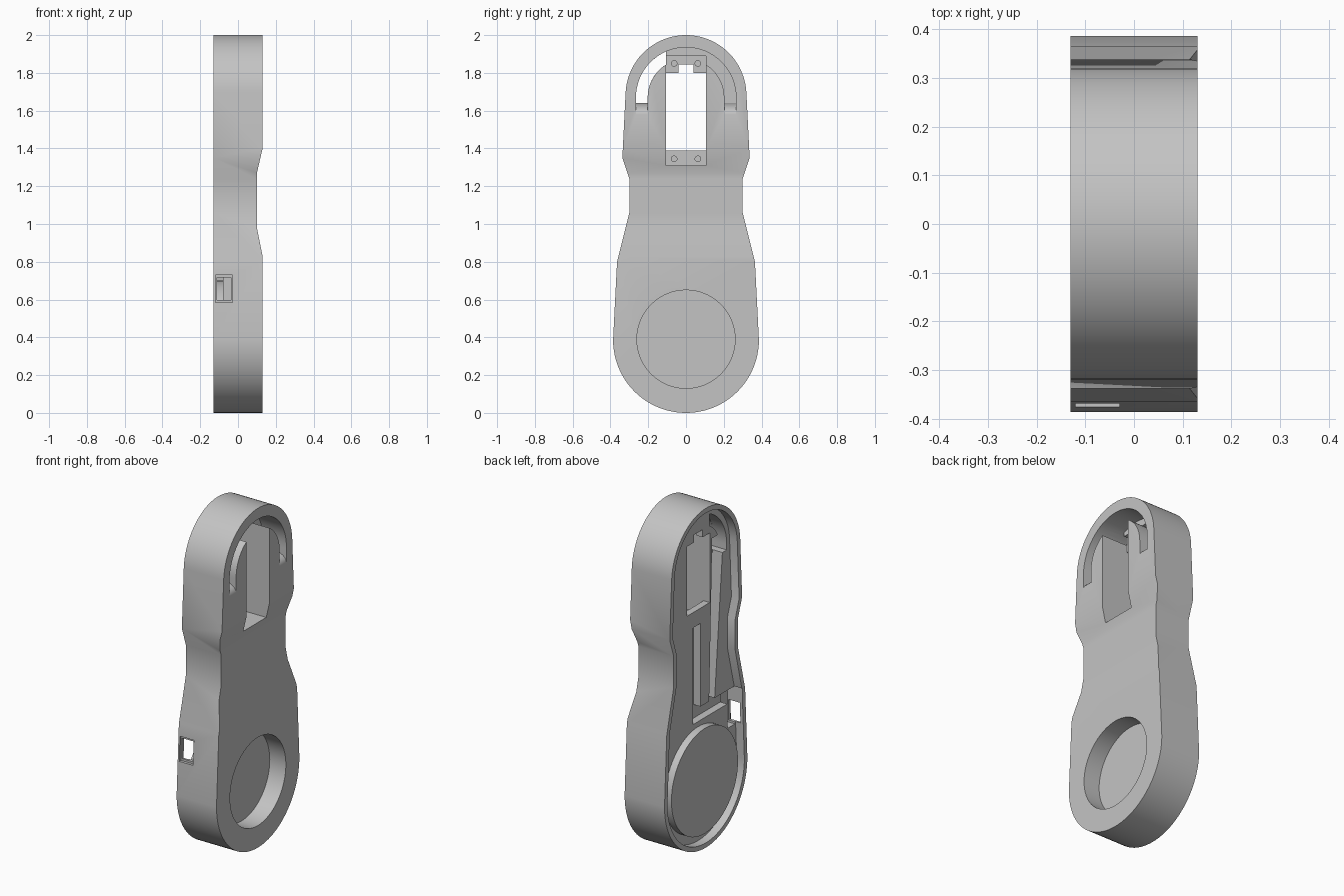
import bpy, bmesh
from math import sin, cos, pi, radians

if "Cube" in bpy.data.objects:
    bpy.data.objects.remove(bpy.data.objects["Cube"], do_unlink=True)

grey = bpy.data.materials.new("plain_grey")
grey.use_nodes = True
COLOUR = (0.55, 0.55, 0.55, 1)
grey.diffuse_color = COLOUR
grey.node_tree.nodes["Principled BSDF"].inputs["Base Color"].default_value = COLOUR


def prism(name, outline, lo, hi, along="x"):
    """Extrude an outline along x (points are y, z) or along y (points are x, z)."""
    bm = bmesh.new()
    put = (lambda p, t: (t, p[0], p[1])) if along == "x" else (lambda p, t: (p[0], t, p[1]))
    base = bm.faces.new([bm.verts.new(put(p, lo)) for p in outline])
    new = bmesh.ops.extrude_face_region(bm, geom=[base])["geom"]
    move = (hi - lo, 0, 0) if along == "x" else (0, hi - lo, 0)
    bmesh.ops.translate(bm, vec=move, verts=[v for v in new if isinstance(v, bmesh.types.BMVert)])
    bmesh.ops.recalc_face_normals(bm, faces=bm.faces)
    mesh = bpy.data.meshes.new(name)
    bm.to_mesh(mesh)
    bm.free()
    mesh.materials.append(grey)
    obj = bpy.data.objects.new(name, mesh)
    bpy.context.collection.objects.link(obj)
    return obj


def rect(a, b, c, d):
    return [(a, c), (b, c), (b, d), (a, d)]


def arc(cz, r, start, end, n=32, cy=0):
    steps = [radians(start + (end - start) * i / n) for i in range(n + 1)]
    return [(cy + r * cos(t), cz + r * sin(t)) for t in steps]


def circle(cz, r, cy=0, n=64):
    return arc(cz, r, 0, 360, n, cy)[:-1]


def combine(target, tool, operation="DIFFERENCE"):
    mod = target.modifiers.new("combine", "BOOLEAN")
    mod.operation = operation
    mod.solver = "EXACT"
    mod.object = tool
    bpy.context.view_layer.objects.active = target
    bpy.ops.object.modifier_apply(modifier=mod.name)
    bpy.data.objects.remove(tool, do_unlink=True)


def cut(outline, lo, hi, along="x"):
    combine(body, prism("cutter", outline, lo, hi, along))


def silhouette(inset=0.0):
    """Wide round base, narrow waist, round head."""
    flank = [(0.365, 0.80), (0.30, 1.06), (0.30, 1.24), (0.337, 1.35)]
    right = [(y - inset, z) for y, z in flank]
    left = [(-y, z) for y, z in reversed(right)]
    return (arc(0.386, 0.386 - inset, -180, 0, 48) + right
            + arc(1.68, 0.32 - inset, 3, 177, 48) + left)


BACK, FLOOR, FRONT = -0.13, -0.08, 0.13

# Body with the waist hollowed on its front
body = prism("body_shell", silhouette(), BACK, FRONT)
cut([(FRONT, 0.83), (0.10, 0.98), (0.10, 1.27), (FRONT, 1.40), (0.3, 1.40), (0.3, 0.83)],
    -1, 1, "y")

# Open tray on the back, with a raised disc in it
cut(silhouette(0.028), -0.3, FLOOR)
combine(body, prism("disc", circle(0.39, 0.31), -0.122, -0.07), "UNION")

# Round recess on the front
cut(circle(0.39, 0.26), 0.025, 0.3)

# Curved channel round the head: shallow first, then open through on one side
R_OUT, R_IN, HEAD = 0.265, 0.203, 1.67
cut([(R_OUT, 1.64)] + arc(HEAD, R_OUT, 0, 180) + [(-R_OUT, 1.64), (-R_IN, 1.64)]
    + arc(HEAD, R_IN, 180, 0) + [(R_IN, 1.64)], -0.02, 0.3)
cut([(-R_OUT, 1.64), (-R_IN, 1.64)] + arc(HEAD, R_IN, 180, 121)
    + arc(HEAD, R_OUT, 113.5, 180), -0.3, 0.0)

# Curved run-outs at the channel ends
ramp = [(0.2, 1.58), (FRONT, 1.58)]
ramp += [(FRONT - 0.12 * (1 - cos(t)), 1.58 + 0.06 * sin(t))
         for t in [pi / 2 * i / 8 for i in range(1, 9)]]
ramp += [(0.01, 1.66), (0.2, 1.66)]
for side in (-1, 1):
    lo, hi = sorted((side * R_IN, side * R_OUT))
    cut(ramp, lo, hi, "y")

# Window, leaving mounting tabs at both ends
W = 0.107
cut(rect(-W, W, 1.31, 1.89), -0.04, 0.3)
cut([(-W, 1.39), (W, 1.39), (W, 1.80), (0.04, 1.80), (0.04, 1.845),
     (-0.04, 1.845), (-0.04, 1.80), (-W, 1.80)], -0.3, 0.1)
for y in (-0.063, 0.063):
    for z in (1.345, 1.85):
        cut(circle(z, 0.015, y, 20), -0.065, 0.0)

# Cable grooves in the tray floor
cut(rect(-0.30, 0.05, 0.73, 0.81), -0.2, -0.035)
cut(rect(-0.02, 0.05, 0.77, 1.30), -0.2, -0.035)
cut([(-0.10, 0.78), (-0.15, 0.78), (-0.235, 1.76), (-0.13, 1.76)], -0.2, -0.015)
cut(rect(-0.342, -0.27, 0.585, 0.81), -0.2, -0.03)

# Side port, stepped
cut(rect(-0.12, -0.03, 0.585, 0.73), -0.6, -0.36, "y")
cut(rect(-0.112, -0.038, 0.597, 0.718), -0.5, -0.30, "y")

# Smooth shading with sharp edges kept
bpy.ops.object.select_all(action="DESELECT")
body.select_set(True)
bpy.context.view_layer.objects.active = body
bpy.ops.object.shade_smooth_by_angle(angle=radians(25))
